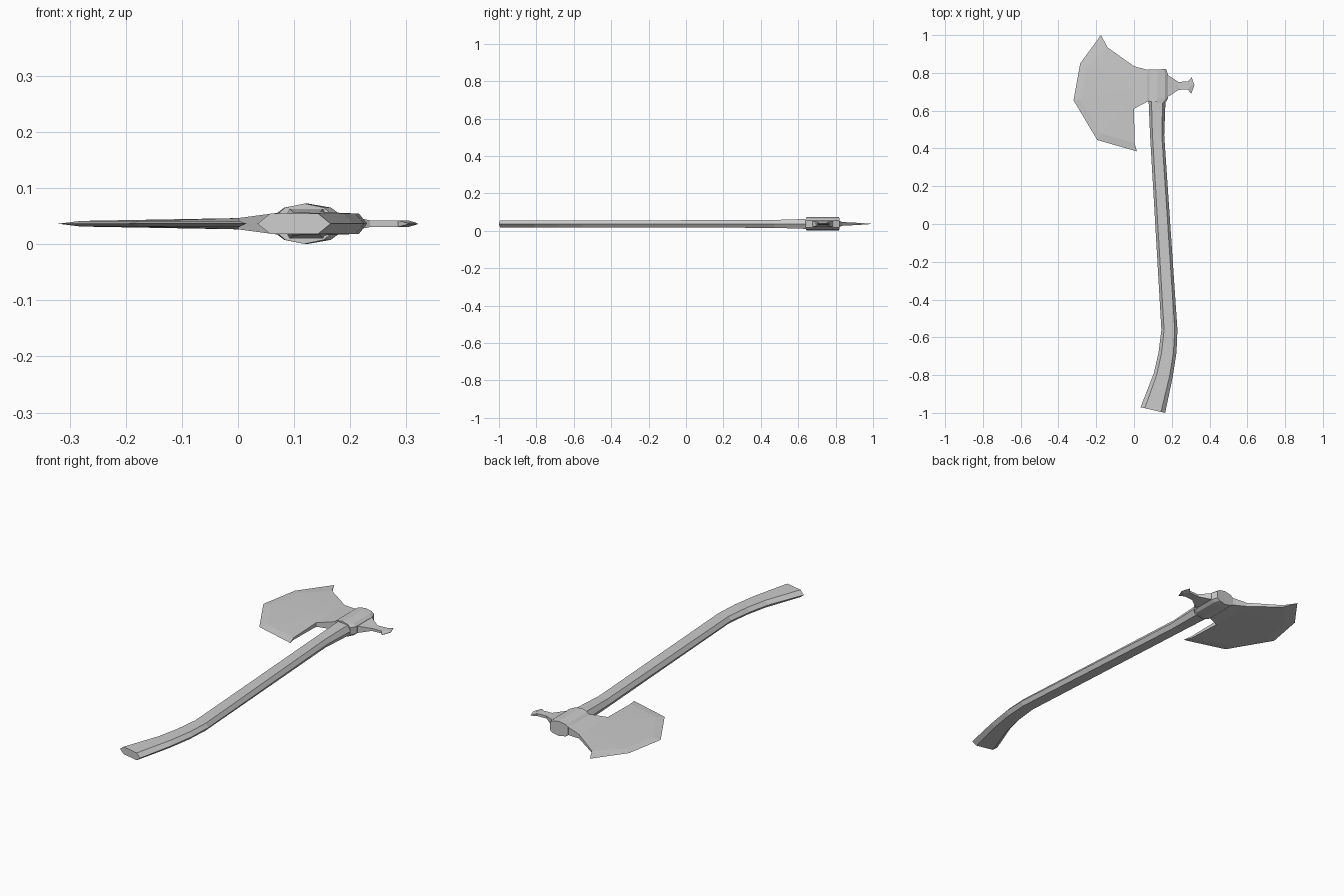
import bpy, bmesh
from mathutils import Vector

MID = 0.0365  # height of the symmetry plane

if "Cube" in bpy.data.objects:
    bpy.data.objects.remove(bpy.data.objects["Cube"], do_unlink=True)

grey = bpy.data.materials.new("plain grey")
grey.use_nodes = True
grey.diffuse_color = (0.6, 0.6, 0.6, 1)
grey.node_tree.nodes["Principled BSDF"].inputs["Base Color"].default_value = (0.6, 0.6, 0.6, 1)


def finish(name, bm):
    bmesh.ops.remove_doubles(bm, verts=bm.verts, dist=0.0001)
    bmesh.ops.recalc_face_normals(bm, faces=bm.faces)
    mesh = bpy.data.meshes.new(name)
    bm.to_mesh(mesh)
    bm.free()
    mesh.materials.append(grey)
    bpy.context.collection.objects.link(bpy.data.objects.new(name, mesh))


def loft(name, sections, profile):
    """Skin rings between left and right points; profile is (across, up) fractions."""
    bm = bmesh.new()
    rings = []
    for left, right, half in sections:
        a, b = Vector(left), Vector(right)
        ring = []
        for t, up in profile:
            p = a.lerp(b, t)
            ring.append(bm.verts.new((p.x, p.y, MID + up * half)))
        rings.append(ring)
    n = len(profile)
    for r, s in zip(rings, rings[1:]):
        for i in range(n):
            j = (i + 1) % n
            bm.faces.new((r[i], r[j], s[j], s[i]))
    bm.faces.new(rings[0])
    bm.faces.new(rings[-1])
    finish(name, bm)


def plate(name, rows):
    """Mirrored plate from rows of (half thickness, points)."""
    bm = bmesh.new()
    top, low = [[[bm.verts.new((x, y, MID + s * h)) for x, y in pts] for h, pts in rows]
                for s in (1, -1)]
    m, n = len(rows), len(rows[0][1])
    for g in (top, low):
        for i in range(m - 1):
            for j in range(n - 1):
                bm.faces.new((g[i][j], g[i + 1][j], g[i + 1][j + 1], g[i][j + 1]))
    rim = ([(0, j) for j in range(n)] + [(i, n - 1) for i in range(1, m)]
           + [(m - 1, j) for j in range(n - 2, -1, -1)] + [(i, 0) for i in range(m - 2, 0, -1)])
    for (a, b), (c, d) in zip(rim, rim[1:] + rim[:1]):
        bm.faces.new((top[a][b], top[c][d], low[c][d], low[a][b]))
    finish(name, bm)


def spread(x, low, high, n):
    return [(x, low + (high - low) * k / (n - 1)) for k in range(n)]


# Curved wooden handle, six-sided
hexagon = [(0, 0), (0.17, 1), (0.83, 1), (1, 0), (0.83, -1), (0.17, -1)]
loft("handle", [
    ((0.035, -0.97), (0.165, -1.0), 0.018),
    ((0.105, -0.79), (0.205, -0.81), 0.018),
    ((0.13, -0.68), (0.225, -0.68), 0.018),
    ((0.145, -0.56), (0.23, -0.56), 0.018),
    ((0.085, 0.47), (0.16, 0.47), 0.021),
    ((0.077, 0.66), (0.167, 0.66), 0.027),
], hexagon)

# Collar around the handle top
arch = [(0, 0), (0, 0.5), (0.13, 0.8), (0.5, 1), (0.87, 0.8), (1, 0.5)]
collar = arch + [(1, 0)] + [(t, -up) for t, up in reversed(arch[1:])]
loft("head_collar", [
    ((0.072, 0.65), (0.165, 0.64), 0.036),
    ((0.068, 0.665), (0.18, 0.665), 0.036),
    ((0.068, 0.79), (0.18, 0.79), 0.036),
    ((0.072, 0.817), (0.17, 0.82), 0.036),
], collar)

# Blade: cutting edge, bevel line, neck, root in the collar
plate("blade", [
    (0, [(0.015, 0.385), (-0.195, 0.445), (-0.32, 0.655), (-0.285, 0.85), (-0.175, 1.0)]),
    (0.005, [(0.003, 0.43), (-0.175, 0.48), (-0.28, 0.66), (-0.25, 0.83), (-0.14, 0.935)]),
    (0.010, spread(0.0, 0.61, 0.835, 5)),
    (0.020, spread(0.075, 0.65, 0.815, 5)),
    (0.020, spread(0.1, 0.65, 0.815, 5)),
])

# Small flared spur on the back of the head
plate("back_spur", [
    (0.020, spread(0.15, 0.665, 0.8, 3)),
    (0.016, spread(0.185, 0.677, 0.785, 3)),
    (0.006, spread(0.235, 0.71, 0.752, 3)),
    (0.006, [(0.285, 0.713), (0.303, 0.733), (0.287, 0.755)]),
    (0.001, [(0.303, 0.69), (0.32, 0.735), (0.305, 0.777)]),
])
